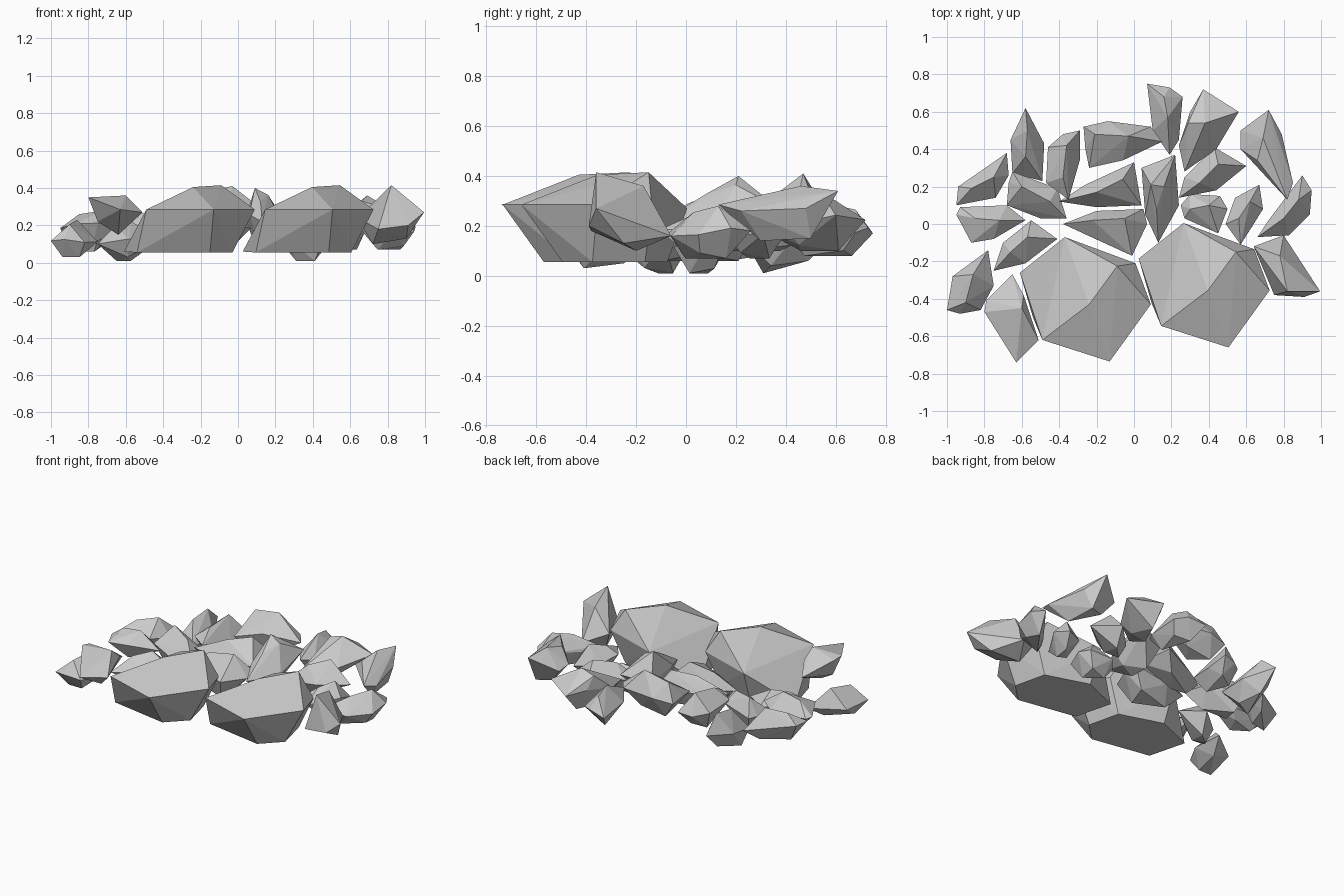
import bpy, bmesh, random
from mathutils import Vector

random.seed(4)


def hull(name, points, offset=(0, 0, 0)):
    """Flat-faced convex stone wrapped around a handful of points."""
    bm = bmesh.new()
    for p in points:
        bm.verts.new(Vector(p) + Vector(offset))
    ret = bmesh.ops.convex_hull(bm, input=bm.verts[:])
    loose = {v for v in ret["geom_interior"] + ret["geom_unused"]
             if isinstance(v, bmesh.types.BMVert) and v.is_valid}
    bmesh.ops.delete(bm, geom=list(loose), context='VERTS')
    bmesh.ops.recalc_face_normals(bm, faces=bm.faces[:])
    me = bpy.data.meshes.new(name)
    bm.to_mesh(me)
    bm.free()
    ob = bpy.data.objects.new(name, me)
    bpy.context.collection.objects.link(ob)
    return ob


def rock(name, outline, ridge, low, high, base=0.5):
    """Small stone: plan outline at mid height, ridge on top, shrunken base."""
    cx = sum(p[0] for p in outline) / len(outline)
    cy = sum(p[1] for p in outline) / len(outline)
    mid, span = (low + high) / 2, high - low
    pts = [(x, y, mid + span * random.uniform(-0.12, 0.12)) for x, y in outline]
    pts += [(x, y, high - 0.12 * span * i) for i, (x, y) in enumerate(ridge)]
    pts += [(cx + (x - cx) * base, cy + (y - cy) * base, low + 0.1 * span * (i % 2))
            for i, (x, y) in enumerate(outline[::2])]
    hull(name, pts)


# Two matching front boulders
boulder = [(-.49, -.62, .285), (-.13, -.735, .285), (.09, -.43, .285),
           (-.24, -.43, .405), (-.09, -.225, .415), (.008, -.21, .26),
           (-.61, -.26, .06), (-.37, -.07, .27),
           (-.54, -.50, .055), (-.15, -.57, .055), (-.03, -.45, .055),
           (-.08, -.24, .055), (-.36, -.15, .055)]
hull("boulder_left", boulder)
hull("boulder_right", boulder, (.635, .075, 0))

# Stones flanking the boulders
hull("stone_right_tip", [(.64, -.12, .24), (.80, -.06, .16), (.995, -.36, .27),
                         (.91, -.39, .2), (.75, -.38, .18), (.82, -.36, .415),
                         (.78, -.17, .36), (.9, -.25, .13), (.72, -.2, .1)])
hull("stone_front_left", [(-.65, -.27, .24), (-.79, -.41, .34), (-.8, -.47, .35),
                          (-.63, -.74, .285), (-.51, -.62, .27), (-.59, -.38, .3),
                          (-.6, -.45, .36), (-.75, -.45, .22), (-.64, -.5, .15)])
rock("stone_left_tip", [(-1, -.46), (-.97, -.28), (-.78, -.14), (-.75, -.33), (-.82, -.46), (-.93, -.48)],
     [(-.86, -.27), (-.9, -.42)], .03, .23)

# Left group
rock("stone_left_low", [(-.55, .02), (-.41, -.08), (-.58, -.21), (-.75, -.25), (-.7, -.1)],
     [(-.57, -.07), (-.66, -.15)], .01, .22)
rock("stone_left_mid", [(-.95, .05), (-.93, .09), (-.68, .1), (-.58, .02), (-.75, -.08), (-.87, -.1)],
     [(-.72, .02), (-.85, .03)], .11, .28)
rock("stone_left_upper", [(-.95, .1), (-.94, .2), (-.68, .38), (-.67, .26), (-.74, .14)],
     [(-.75, .25), (-.87, .19)], .06, .27)
rock("stone_left_inner", [(-.65, .28), (-.41, .19), (-.36, .03), (-.5, .03), (-.68, .1), (-.67, .22)],
     [(-.6, .2), (-.45, .12)], .06, .28)
hull("stone_left_back", [(-.58, .62, .18), (-.66, .45, .15), (-.65, .27, .12), (-.49, .23, .15),
                         (-.48, .43, .15), (-.57, .5, .28), (-.58, .36, .26),
                         (-.62, .31, .01), (-.57, .49, .06), (-.53, .34, .04)])
rock("stone_left_back_inner", [(-.46, .41), (-.38, .48), (-.29, .5), (-.29, .34), (-.35, .13), (-.47, .22)],
     [(-.36, .42), (-.38, .25)], .1, .33)

# Middle group
rock("stone_middle_front", [(-.38, 0), (-.2, .07), (.05, .08), (.07, 0), (-.01, -.17), (-.2, -.08)],
     [(-.05, .03), (-.22, .02)], .06, .30)
rock("stone_middle_rear", [(-.4, .12), (-.26, .21), (0, .33), (.04, .1), (-.2, .09)],
     [(-.06, .24), (-.2, .17)], .1, .33)
rock("stone_middle_tall", [(.04, .30), (.22, .37), (.24, .1), (.13, -.1), (.06, .05)],
     [(.09, .21), (.16, .2), (.12, .08)], .1, .40)
rock("stone_middle_back", [(-.27, .52), (-.14, .55), (.09, .52), (.15, .44), (-.06, .34), (-.24, .3), (-.26, .4)],
     [(-.03, .47), (-.21, .48)], .15, .41)

# Right and back group
rock("stone_back_tip", [(.07, .75), (.19, .73), (.26, .68), (.24, .45), (.19, .37), (.1, .5)],
     [(.18, .57), (.16, .68)], .08, .29)
rock("stone_back_right", [(.37, .72), (.56, .6), (.44, .4), (.27, .28), (.24, .42), (.3, .6)],
     [(.38, .54), (.29, .54)], .1, .34)
rock("stone_right_inner", [(.43, .41), (.6, .31), (.44, .18), (.24, .14), (.27, .25)],
     [(.45, .32), (.35, .22)], .07, .29)
rock("stone_right_low", [(.25, .1), (.3, .16), (.46, .15), (.5, .08), (.45, -.05), (.27, .03)],
     [(.4, .1), (.3, .08)], .01, .20)
rock("stone_right_small", [(.67, .21), (.54, .14), (.49, 0), (.57, -.11), (.64, 0), (.69, .08)],
     [(.62, .12), (.56, .03)], .07, .27)
rock("stone_right_side", [(.9, .26), (.95, .18), (.94, .05), (.83, -.06), (.66, -.07), (.72, .02)],
     [(.88, .13), (.8, .03)], .07, .28)
hull("stone_right_back", [(.72, .61, .34), (.57, .5, .25), (.57, .4, .26), (.82, .13, .285),
                          (.85, .22, .26), (.79, .48, .27), (.69, .46, .36), (.66, .34, .33),
                          (.76, .3, .14), (.74, .5, .15), (.64, .46, .16)])
